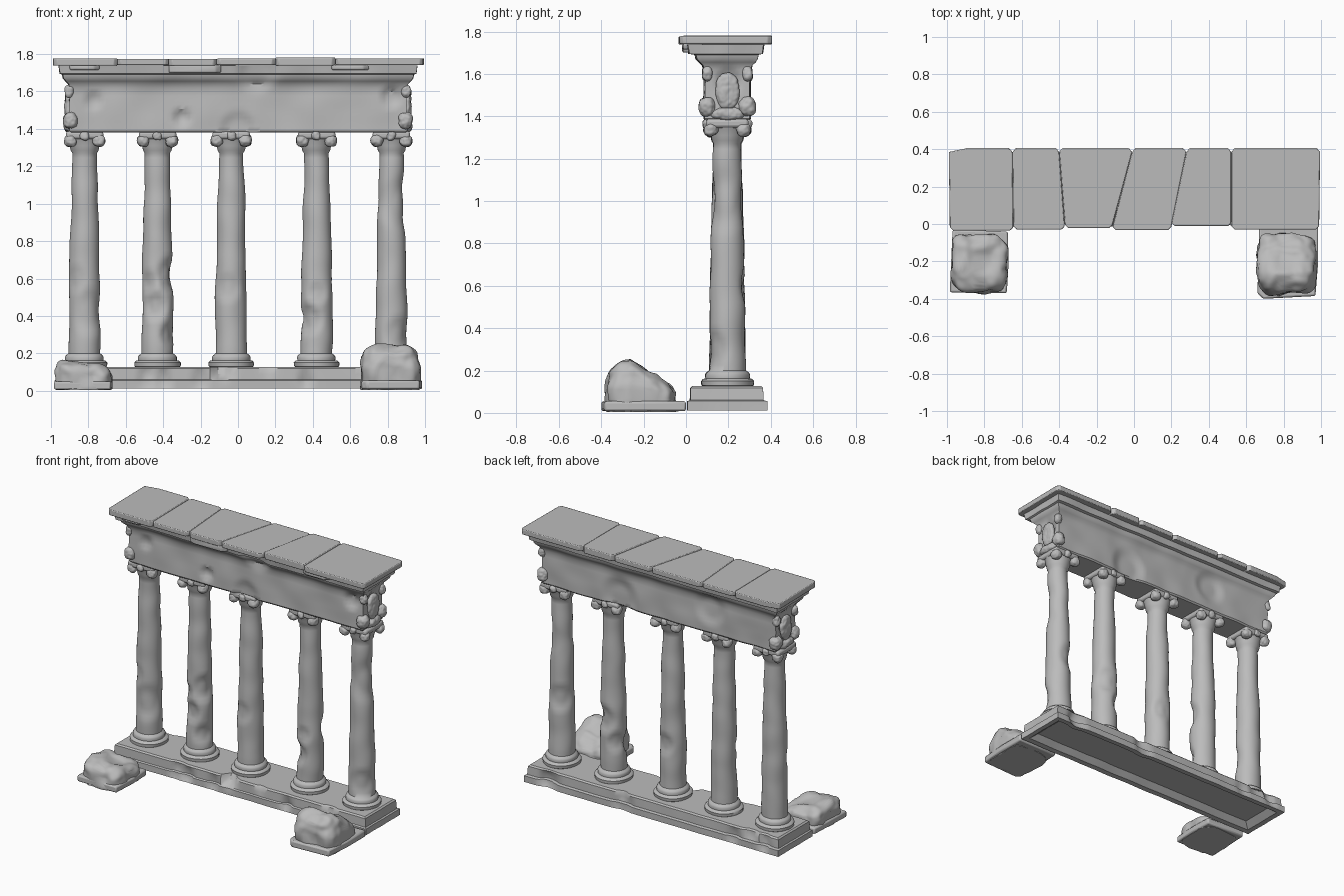
import bpy, bmesh, math, random
from mathutils import Vector, noise

random.seed(4)
if "Cube" in bpy.data.objects:
    bpy.data.objects.remove(bpy.data.objects["Cube"])

stone = bpy.data.materials.new("grey stone")
stone.use_nodes = True
GREY = (0.5, 0.5, 0.5, 1)
stone.diffuse_color = GREY
stone.node_tree.nodes["Principled BSDF"].inputs["Base Color"].default_value = GREY


def finish(name, bm, angle=40, bevel=0):
    bmesh.ops.recalc_face_normals(bm, faces=bm.faces)
    mesh = bpy.data.meshes.new(name)
    bm.to_mesh(mesh)
    bm.free()
    mesh.materials.append(stone)
    ob = bpy.data.objects.new(name, mesh)
    bpy.context.collection.objects.link(ob)
    if bevel:
        mod = ob.modifiers.new("worn edges", "BEVEL")
        mod.width, mod.segments = bevel, 2
    bpy.ops.object.select_all(action="DESELECT")
    ob.select_set(True)
    bpy.context.view_layer.objects.active = ob
    bpy.ops.object.shade_smooth_by_angle(angle=math.radians(angle))
    return ob


def wear(p, dents, amp, freq):
    """Inward push at p: soft noise plus local chips (x, y, z, radius, depth)."""
    push = amp * noise.noise(p * freq)
    for x, y, z, r, depth in dents:
        d = (p - Vector((x, y, z))).length / r
        if d < 1:
            push += depth * min(1, 2.2 * (1 - d))
    return push


def bridge(bm, rings):
    n = len(rings[0])
    for a, b in zip(rings, rings[1:]):
        for i in range(n):
            j = (i + 1) % n
            bm.faces.new((a[i], a[j], b[j], b[i]))


def fill_levels(levels, step):
    out = [levels[0]]
    for a, b in zip(levels, levels[1:]):
        n = max(1, round(abs(b[0] - a[0]) / step))
        out += [[u + (v - u) * k / n for u, v in zip(a, b)] for k in range(1, n + 1)]
    return out


def course(name, levels, dents, amp=0.006, nx=90, ny=14, step=0.025):
    """Stack of rectangular rings (z, half length, y front, y back)."""
    bm = bmesh.new()
    rings = []
    for z, hx, y0, y1 in fill_levels(levels, step):
        pts = [(-hx + 2 * hx * i / nx, y0) for i in range(nx)]
        pts += [(hx, y0 + (y1 - y0) * i / ny) for i in range(ny)]
        pts += [(hx - 2 * hx * i / nx, y1) for i in range(nx)]
        pts += [(-hx, y1 - (y1 - y0) * i / ny) for i in range(ny)]
        ring = []
        mid = (y0 + y1) / 2
        for x, y in pts:
            w = wear(Vector((x, y, z)), dents, amp, 6)
            if abs(x) > hx - 1e-5:
                x -= math.copysign(w, x)
            if y in (y0, y1):
                y += w if y < mid else -w
            ring.append(bm.verts.new((x, y, z)))
        rings.append(ring)
    bridge(bm, rings)
    bm.faces.new(rings[0])
    bm.faces.new(rings[-1])
    return finish(name, bm, 35)


def column(name, cx, dents):
    profile = [(0.12, 0.105), (0.13, 0.122), (0.15, 0.124), (0.16, 0.115), (0.163, 0.103),
               (0.18, 0.104), (0.19, 0.098), (0.2, 0.084), (0.5, 0.083), (0.8, 0.077),
               (1.27, 0.065), (1.285, 0.074), (1.31, 0.079), (1.34, 0.088), (1.36, 0.095)]
    bm = bmesh.new()
    rings = []
    n = 36
    for z, r in fill_levels(profile, 0.025):
        ring = []
        for i in range(n):
            a = math.tau * i / n
            p = Vector((cx + r * math.cos(a), CY + r * math.sin(a), z))
            rr = r - wear(p, dents, 0.007, 7)
            ring.append(bm.verts.new((cx + rr * math.cos(a), CY + rr * math.sin(a), z)))
        rings.append(ring)
    bridge(bm, rings)
    bm.faces.new(rings[0])
    bm.faces.new(rings[-1])
    finish(name, bm, 45)


def prism(name, outline, z0, z1, bevel=0.006):
    bm = bmesh.new()
    face = bm.faces.new([bm.verts.new((x, y, z0)) for x, y in outline])
    top = bmesh.ops.extrude_face_region(bm, geom=[face])["geom"]
    for v in top:
        if isinstance(v, bmesh.types.BMVert):
            v.co.z = z1
    return finish(name, bm, 40, bevel)


def boulder(name, centre, size, top, amp=0.022, power=0.55, freq=9):
    """Rounded block: superquadric ball whose height follows top(x, y)."""
    bm = bmesh.new()
    bmesh.ops.create_icosphere(bm, subdivisions=5, radius=1)
    for v in bm.verts:
        d = Vector([math.copysign(abs(c) ** power, c) for c in v.co])
        p = Vector([centre[i] + d[i] * size[i] for i in range(3)])
        p.z = centre[2] + d.z * size[2] * (top(d.x, d.y) if d.z > 0 else 1)
        p += v.normal * amp * noise.noise(p * freq) + v.normal * amp * 0.5 * noise.noise(p * 2.3 * freq)
        p.z = max(p.z, 0.004)
        v.co = p
    finish(name, bm, 60)


def knob(name, centre, size):
    boulder(name, centre, size, lambda x, y: 1, amp=0.006, power=0.85, freq=25)


# Plinth, hollowed underneath
CY = 0.195
edge_chips = [(random.uniform(-0.9, 0.9), random.choice((0.01, 0.37)), random.choice((0.06, 0.12)),
               random.uniform(0.04, 0.09), random.uniform(0.01, 0.02)) for _ in range(18)]
course("plinth", [(0.05, 0.9, 0.08, 0.31), (0.014, 0.945, 0.045, 0.345), (0.012, 0.98, 0.008, 0.383),
                  (0.055, 0.98, 0.008, 0.383), (0.06, 0.97, 0.02, 0.364), (0.118, 0.965, 0.022, 0.362),
                  (0.127, 0.955, 0.032, 0.352)], edge_chips, 0.004)

# Columns with worn shafts and scrolled capitals
chips = {
    -0.82: [(-0.78, 0.11, 0.42, 0.13, 0.012), (-0.88, 0.12, 0.6, 0.08, 0.008)],
    -0.43: [(-0.45, 0.11, 0.45, 0.08, 0.02), (-0.36, 0.15, 0.62, 0.1, 0.018),
            (-0.37, 0.15, 0.3, 0.07, 0.016), (-0.48, 0.13, 0.58, 0.06, 0.012)],
    -0.037: [(-0.06, 0.11, 0.55, 0.08, 0.01), (-0.02, 0.28, 0.5, 0.08, 0.014)],
    0.42: [(0.37, 0.13, 0.38, 0.09, 0.02), (0.42, 0.11, 0.52, 0.06, 0.012),
           (0.45, 0.27, 0.55, 0.1, 0.018), (0.36, 0.25, 0.4, 0.07, 0.014)],
    0.82: [(0.9, 0.17, 1.0, 0.16, 0.012), (0.87, 0.12, 0.3, 0.1, 0.012), (0.78, 0.27, 0.6, 0.1, 0.012)],
}
for number, (cx, dents) in enumerate(chips.items(), 1):
    column(f"column_{number}", cx, dents)
    prism(f"abacus_{number}", [(cx + sx * 0.1, CY + sy * 0.1) for sx, sy in
                               ((-1, -1), (1, -1), (1, 1), (-1, 1))], 1.345, 1.388, 0.014)
    for sx in (-1, 1):
        for sy in (-1, 1):
            knob(f"scroll_{number}", (cx + sx * 0.077, CY + sy * 0.077, 1.337), (0.033, 0.033, 0.032))
    for sy in (-1, 1):
        knob(f"boss_{number}", (cx, CY + sy * 0.095, 1.362), (0.024, 0.02, 0.024))

# Entablature: beam flaring into a coved cornice
beam_dents = [(-0.77, 0.09, 1.55, 0.05, 0.015), (-0.3, 0.09, 1.46, 0.05, 0.022), (0.0, 0.09, 1.4, 0.1, 0.015),
              (0.82, 0.09, 1.57, 0.06, 0.02), (0.3, 0.3, 1.45, 0.14, 0.02), (-0.4, 0.3, 1.55, 0.12, 0.016),
              (0.92, 0.2, 1.56, 0.07, 0.02), (-0.92, 0.2, 1.52, 0.08, 0.02), (0.1, 0.04, 1.7, 0.12, 0.02)]
course("entablature", [(1.38, 0.895, 0.094, 0.296), (1.39, 0.905, 0.086, 0.304), (1.46, 0.905, 0.086, 0.304),
                       (1.6, 0.902, 0.09, 0.3), (1.64, 0.91, 0.08, 0.31), (1.655, 0.925, 0.065, 0.325),
                       (1.67, 0.938, 0.05, 0.335), (1.69, 0.942, 0.045, 0.34), (1.695, 0.955, 0.015, 0.36),
                       (1.738, 0.96, 0.008, 0.366)], beam_dents, 0.009)

# Carved ends of the beam: corner knobs, band and leaf
for sx, side in ((-1, "right"), (1, "left")):
    for y in (0.1, 0.29):
        knob(f"corner_knob_{side}", (sx * 0.895, y, 1.445), (0.038, 0.04, 0.045))
        knob(f"corner_scroll_{side}", (sx * 0.9, y, 1.6), (0.025, 0.025, 0.035))
    knob(f"end_leaf_{side}", (sx * 0.905, CY, 1.52), (0.022, 0.055, 0.085))
    knob(f"end_band_{side}", (sx * 0.9, CY, 1.41), (0.03, 0.08, 0.03))

# Roof slabs with broken corners
back = [-0.99, -0.65, -0.4, -0.01, 0.28, 0.52, 0.995]
front = [-0.985, -0.645, -0.37, -0.115, 0.2, 0.52, 0.99]
depth = [-0.035, -0.03, -0.022, -0.033, -0.012, -0.03]
for i, y0 in enumerate(depth):
    fl, fr, bl, br = front[i], front[i + 1], back[i], back[i + 1]
    c = 0.018
    cl = 0.1 if i == 0 else c
    prism(f"roof_slab_{i + 1}", [(fl + c, y0), (fr - c, y0), (fr, y0 + c), (br, 0.385), (br - c, 0.406),
                                 (bl + cl, 0.406), (bl, 0.385)] + [(fl, y0 + c)],
          1.738 + 0.004 * (i % 2), 1.778 + random.uniform(-0.004, 0.006), 0.005)
for x0, x1, z0 in ((-0.37, -0.09, 1.7), (0.5, 0.7, 1.715), (-0.9, -0.74, 1.715)):
    prism("broken_moulding", [(x0, 0.0), (x0 + 0.04, -0.018), (x1 - 0.03, -0.015), (x1, 0.01),
                              (x1, 0.08), (x0, 0.08)], z0, 1.742, 0.008)

# Fallen blocks on flat slabs in front of the plinth
prism("fallen_slab_left", [(0.66, -0.37), (0.69, -0.4), (0.97, -0.385), (0.985, -0.2), (0.985, 0.0),
                           (0.67, -0.01)], 0.008, 0.055, 0.01)
prism("fallen_slab_right", [(-0.985, -0.365), (-0.68, -0.37), (-0.67, -0.2), (-0.675, -0.04),
                            (-0.97, -0.03)], 0.006, 0.05, 0.01)
boulder("fallen_block_left", (0.815, -0.21, 0.07), (0.155, 0.165, 0.175),
        lambda x, y: 1.0 if y < -0.3 else 1.0 - 0.55 * (y + 0.3))
boulder("fallen_block_right", (-0.825, -0.205, 0.055), (0.148, 0.16, 0.105),
        lambda x, y: 0.82 - 0.2 * x - 0.08 * y)
